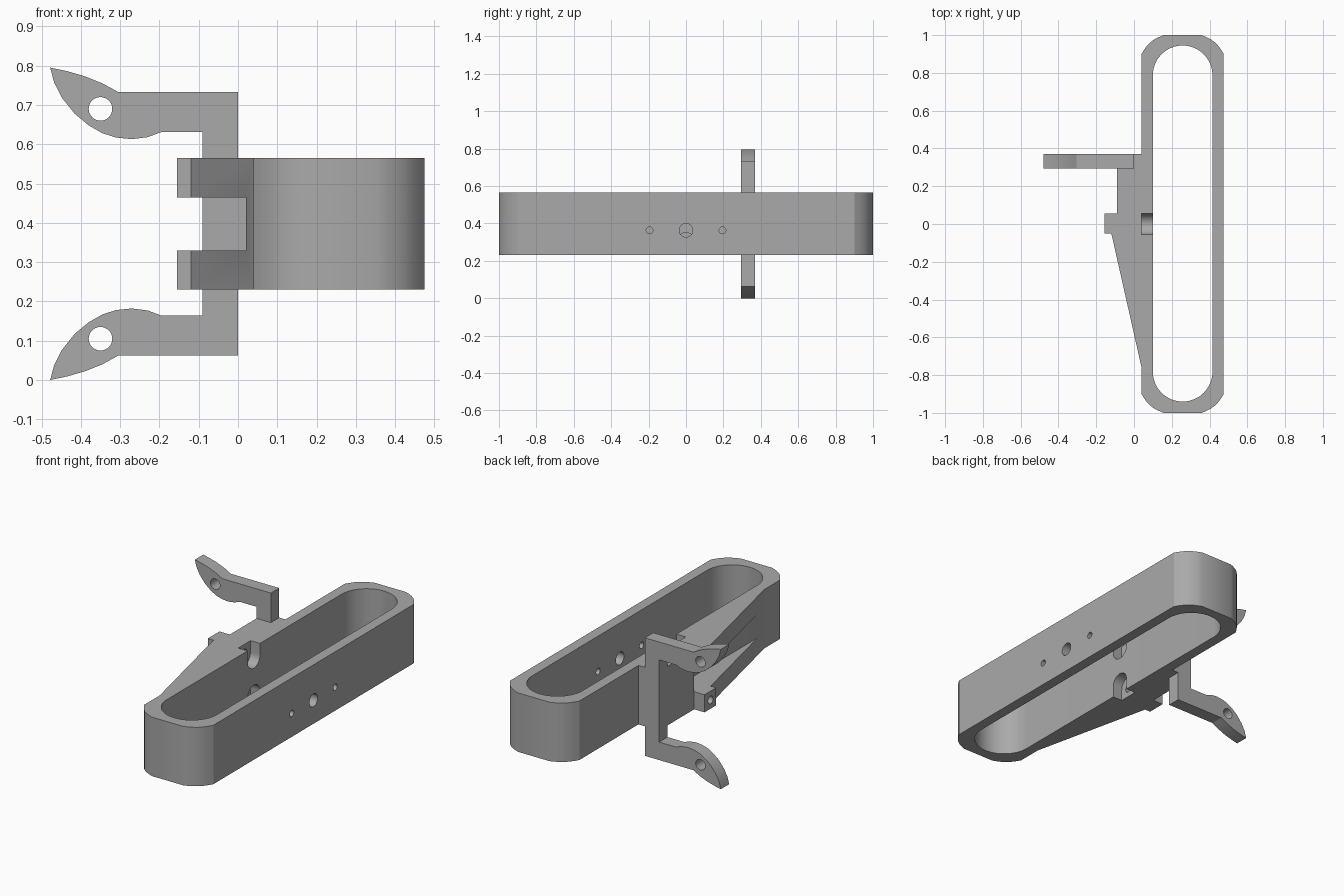
import bpy, bmesh
from math import sin, cos, pi, radians
from mathutils import Vector

if "Cube" in bpy.data.objects:
    bpy.data.objects.remove(bpy.data.objects["Cube"], do_unlink=True)

gray = bpy.data.materials.new("plain gray")
gray.use_nodes = True
gray.diffuse_color = (0.4, 0.4, 0.4, 1)
gray.node_tree.nodes["Principled BSDF"].inputs["Base Color"].default_value = (0.4, 0.4, 0.4, 1)

LOW, HIGH = 0.23, 0.565
MID = (LOW + HIGH) / 2
AXES = {
    "x": lambda u, v, w: (w, u, v),
    "y": lambda u, v, w: (u, w, v),
    "z": lambda u, v, w: (u, v, w),
}


def prism(name, outline, axis, start, end):
    """Extrude a flat outline along one axis."""
    bm = bmesh.new()
    face = bm.faces.new([bm.verts.new(AXES[axis](u, v, start)) for u, v in outline])
    grown = bmesh.ops.extrude_face_region(bm, geom=[face])["geom"]
    shift = Vector(AXES[axis](0, 0, end - start))
    bmesh.ops.translate(bm, vec=shift, verts=[g for g in grown if isinstance(g, bmesh.types.BMVert)])
    bmesh.ops.recalc_face_normals(bm, faces=bm.faces)
    mesh = bpy.data.meshes.new(name)
    bm.to_mesh(mesh)
    bm.free()
    mesh.materials.append(gray)
    obj = bpy.data.objects.new(name, mesh)
    bpy.context.collection.objects.link(obj)
    return obj


def arc(cu, cv, r, a, b, n=16):
    angles = [radians(a + (b - a) * i / n) for i in range(n + 1)]
    return [(cu + r * cos(t), cv + r * sin(t)) for t in angles]


def circle(cu, cv, r):
    return arc(cu, cv, r, 0, 360, 32)[:-1]


def box(u0, u1, v0, v1):
    return [(u0, v0), (u1, v0), (u1, v1), (u0, v1)]


def activate(obj):
    bpy.ops.object.select_all(action="DESELECT")
    obj.select_set(True)
    bpy.context.view_layer.objects.active = obj


def cut(obj, outline, axis, start, end):
    """Subtract a prism and discard the cutter."""
    cutter = prism("cutter", outline, axis, start, end)
    mod = obj.modifiers.new("cut", "BOOLEAN")
    mod.operation, mod.solver, mod.object = "DIFFERENCE", "EXACT", cutter
    activate(obj)
    bpy.ops.object.modifier_apply(modifier=mod.name)
    bpy.data.objects.remove(cutter, do_unlink=True)


# Long frame with softly bulged corner chamfers
cx = 0.2575
corner = []
for i in range(7):
    t = i / 6
    bulge = 0.017 * sin(pi * t)
    corner.append((0.2175 - 0.1175 * t + bulge * 0.65, 0.9 + 0.1 * t + bulge * 0.75))
outer = []
for sx, sy in ((1, 1), (-1, 1), (-1, -1), (1, -1)):
    quarter = [(cx + sx * u, sy * v) for u, v in corner]
    outer += quarter if sx * sy > 0 else quarter[::-1]
frame = prism("frame", outer, "z", LOW, HIGH)

# Rounded slot through the frame
slot = arc(cx, 0.787, 0.158, 0, 180, 24) + arc(cx, -0.782, 0.158, 180, 360, 24)
cut(frame, slot, "z", 0.1, 0.7)

# Screw holes in the outer wall
for y, r in ((0, 0.036), (-0.195, 0.018), (0.195, 0.018)):
    cut(frame, circle(y, 0.363, r), "x", 0.3, 0.6)

# Round-ended nut pockets in the mounting wall
for s in (1, -1):
    pocket = [(0.055, MID + s * 0.25)]
    pocket += [(y, MID + s * (z - MID)) for y, z in arc(0, 0.5, 0.055, 0, -180)]
    pocket += [(-0.055, MID + s * 0.25)]
    cut(frame, pocket, "x", 0.03, 0.2)

# Tapered mount, split into two lugs at the front
mount = prism("tapered_mount", [
    (0.04, -0.76), (-0.12, -0.05), (-0.155, -0.05), (-0.155, 0.055), (-0.09, 0.055),
    (-0.09, 0.295), (0, 0.295), (0, 0.37), (0.04, 0.37)], "z", LOW, HIGH)
cut(mount, box(-0.3, 0.02, -1, 0.055), "z", 0.33, 0.465)
for z in (0.28, 2 * MID - 0.28):
    cut(mount, circle(0, z, 0.022), "x", -0.3, 0.1)

# Bracket with two mirrored leaf-shaped arms
arm = [(0, 0.733), (-0.305, 0.733), (-0.345, 0.755), (-0.39, 0.773), (-0.435, 0.786),
       (-0.478, 0.795), (-0.468, 0.757), (-0.448, 0.718), (-0.415, 0.677), (-0.38, 0.648),
       (-0.345, 0.628), (-0.31, 0.617), (-0.27, 0.613), (-0.23, 0.618), (-0.195, 0.631),
       (-0.09, 0.631)]
bracket = prism("arm_bracket", arm + [(x, 2 * MID - z) for x, z in reversed(arm)], "y", 0.295, 0.37)
for z in (0.69, 2 * MID - 0.69):
    cut(bracket, circle(-0.35, z, 0.03), "y", 0.2, 0.5)

for obj in (frame, mount, bracket):
    activate(obj)
    bpy.ops.object.shade_smooth_by_angle(angle=radians(25))
